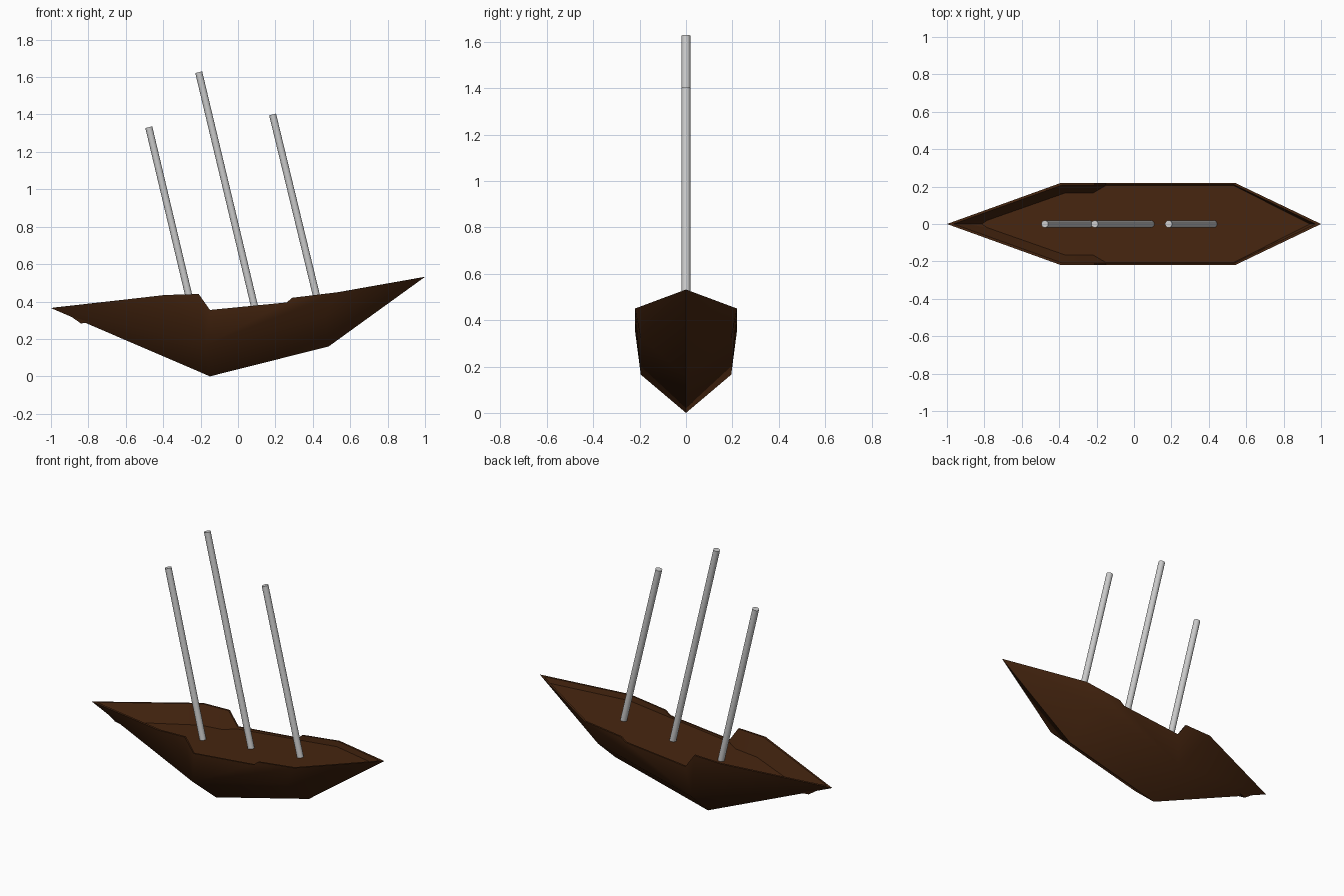
import bpy, bmesh
from mathutils import Vector

if "Cube" in bpy.data.objects:
    bpy.data.objects.remove(bpy.data.objects["Cube"])

brown = bpy.data.materials.new("dark_wood")
brown.diffuse_color = (0.062, 0.019, 0.005, 1)
brown.use_nodes = True
brown.node_tree.nodes["Principled BSDF"].inputs["Base Color"].default_value = brown.diffuse_color


def shade(ob, angle):
    bpy.ops.object.select_all(action='DESELECT')
    ob.select_set(True)
    bpy.context.view_layer.objects.active = ob
    bpy.ops.object.shade_smooth_by_angle(angle=angle)


# hull half profile, stern to bow: outer gunwale, inner rim, deck edge
gunwale = [(-1, 0, .365), (-.39, .22, .435), (-.21, .22, .44), (-.15, .22, .355),
           (.26, .22, .395), (.29, .22, .42), (.54, .22, .45), (1, 0, .532)]
rim = [(-.965, 0, .37), (-.385, .208, .435), (-.21, .208, .44), (-.15, .21, .355),
       (.26, .21, .395), (.29, .21, .42), (.535, .21, .45), (.97, 0, .527)]
deck = [(-.84, 0, .283), (-.37, .165, .324), (-.22, .165, .337), (-.15, .206, .344),
        (.26, .207, .387), (.29, .207, .39), (.53, .207, .416), (.94, 0, .495)]
keel = [(-.15, 0, 0), (.485, 0, .16)]
chine = [(-.175, .195, .165), (.465, .195, .322)]


def build_hull():
    bm = bmesh.new()
    for side in (1, -1):
        def face(*pts):
            bm.faces.new([bm.verts.new((x, y * side, z)) for x, y, z in pts])
        stern, bow = gunwale[0], gunwale[-1]
        # underside and side planking
        face(stern, chine[0], keel[0])
        face(keel[0], chine[0], chine[1], keel[1])
        face(keel[1], chine[1], bow)
        face(stern, gunwale[1], chine[0])
        face(*gunwale[1:-1], *reversed(chine))
        face(gunwale[-2], bow, chine[1])
        # rim top, bulwark inside and deck
        n = len(gunwale) - 1
        for i in range(n):
            face(gunwale[i], gunwale[i + 1], rim[i + 1], rim[i])
            face(rim[i], rim[i + 1], deck[i + 1], deck[i])
            a, b = deck[i], deck[i + 1]
            mids = [(p[0], 0, p[2]) for p in (b, a) if p[1]]
            face(a, b, *mids)
    bmesh.ops.remove_doubles(bm, verts=bm.verts, dist=1e-4)
    bmesh.ops.recalc_face_normals(bm, faces=bm.faces)
    me = bpy.data.meshes.new("hull")
    bm.to_mesh(me)
    bm.free()
    ob = bpy.data.objects.new("hull", me)
    bpy.context.collection.objects.link(ob)
    me.materials.append(brown)
    shade(ob, 0.6)


# raked masts
def mast(name, base, top):
    a, b = Vector((base[0], 0, base[1])), Vector((top[0], 0, top[1]))
    d = b - a
    bpy.ops.mesh.primitive_cylinder_add(vertices=32, radius=.019, depth=d.length,
                                        location=(a + b) / 2,
                                        rotation=d.to_track_quat('Z', 'Y').to_euler())
    ob = bpy.context.object
    ob.name = name
    shade(ob, 0.6)


build_hull()
mast("aft_mast", (-.238, .325), (-.477, 1.332))
mast("main_mast", (.092, .358), (-.21, 1.626))
mast("fore_mast", (.428, .395), (.185, 1.4))
